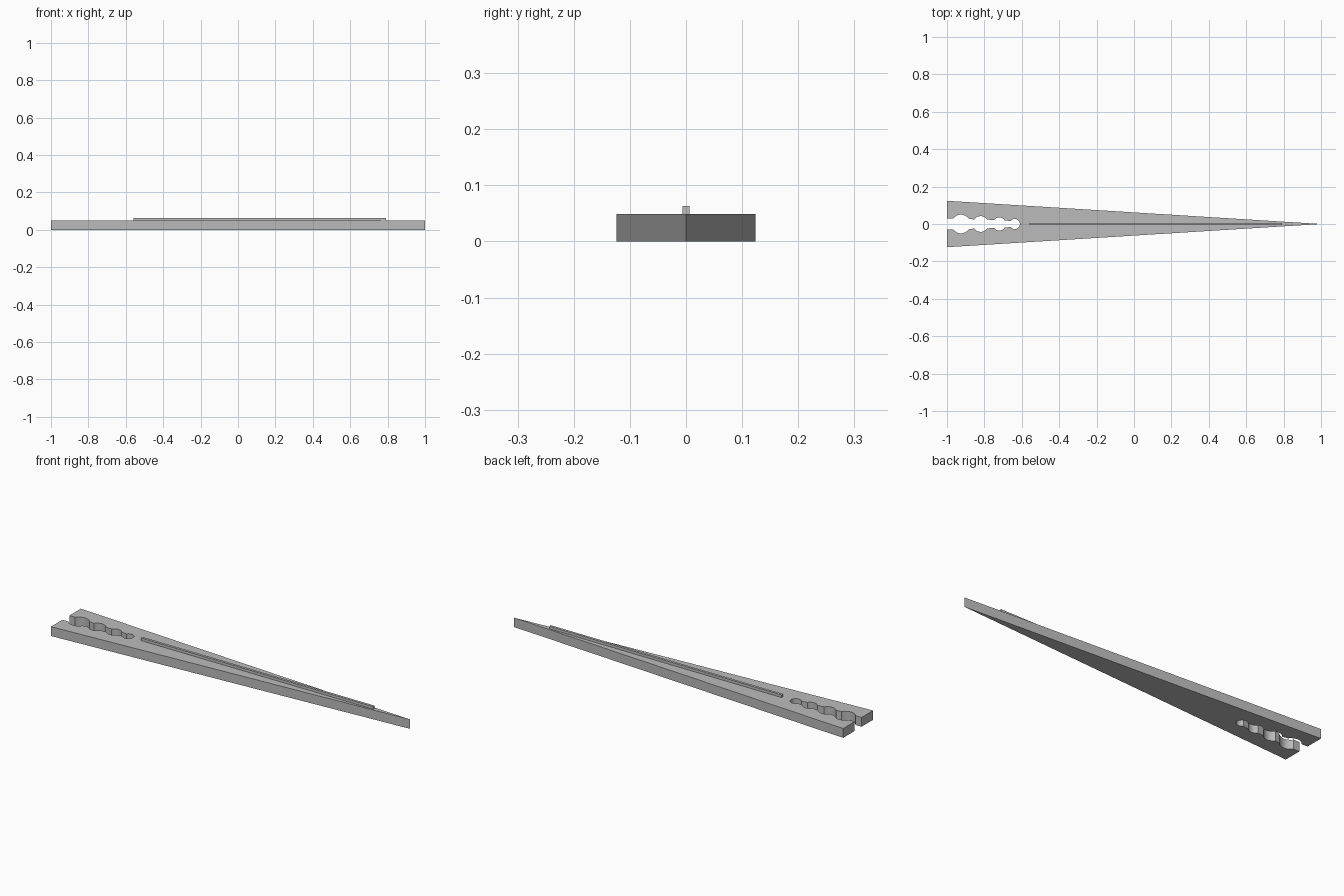
import bpy, bmesh
from math import radians, sin, cos

if "Cube" in bpy.data.objects:
    bpy.data.objects.remove(bpy.data.objects["Cube"])

BODY_TOP = 0.049
HALF_WIDTH = 0.124
LOBES = [(-0.925, 0.050), (-0.82, 0.042), (-0.72, 0.035), (-0.637, 0.027)]

grey = bpy.data.materials.new("plain_grey")
grey.use_nodes = True
colour = (0.5, 0.5, 0.5, 1)
grey.diffuse_color = colour
grey.node_tree.nodes["Principled BSDF"].inputs["Base Color"].default_value = colour


def extrude_outline(name, outline, z0, z1):
    """Make a solid prism from a flat outline."""
    bm = bmesh.new()
    face = bm.faces.new([bm.verts.new((x, y, z0)) for x, y in outline])
    top = bmesh.ops.extrude_face_region(bm, geom=[face])["geom"]
    bmesh.ops.translate(bm, vec=(0, 0, z1 - z0),
                        verts=[v for v in top if isinstance(v, bmesh.types.BMVert)])
    bmesh.ops.recalc_face_normals(bm, faces=bm.faces)
    mesh = bpy.data.meshes.new(name)
    bm.to_mesh(mesh)
    bm.free()
    mesh.materials.append(grey)
    obj = bpy.data.objects.new(name, mesh)
    bpy.context.collection.objects.link(obj)
    bpy.ops.object.select_all(action="DESELECT")
    obj.select_set(True)
    bpy.context.view_layer.objects.active = obj
    bpy.ops.object.shade_smooth_by_angle(angle=radians(25))
    return obj


# One side of the scalloped slot, from the open end to its closed tip
slot_side = [(-1, 0.029)]
STEPS = 12
for cx, r in LOBES:
    start = radians(145)
    end = 0 if cx == LOBES[-1][0] else radians(35)
    for i in range(STEPS + 1):
        a = start + (end - start) * i / STEPS
        slot_side.append((cx + r * cos(a), r * sin(a)))
mirrored = [(x, -y) for x, y in reversed(slot_side[:-1])]

# Tapered body with the slot open at its wide end
outline = [(-1, -HALF_WIDTH), (1, 0), (-1, HALF_WIDTH)] + slot_side + mirrored
extrude_outline("tapered_body", outline, 0, BODY_TOP)

# Raised rib along the centre line
extrude_outline("top_rib", [(-0.56, -0.0065), (0.79, -0.0065), (0.79, 0.0065), (-0.56, 0.0065)],
                BODY_TOP - 0.005, 0.063)
